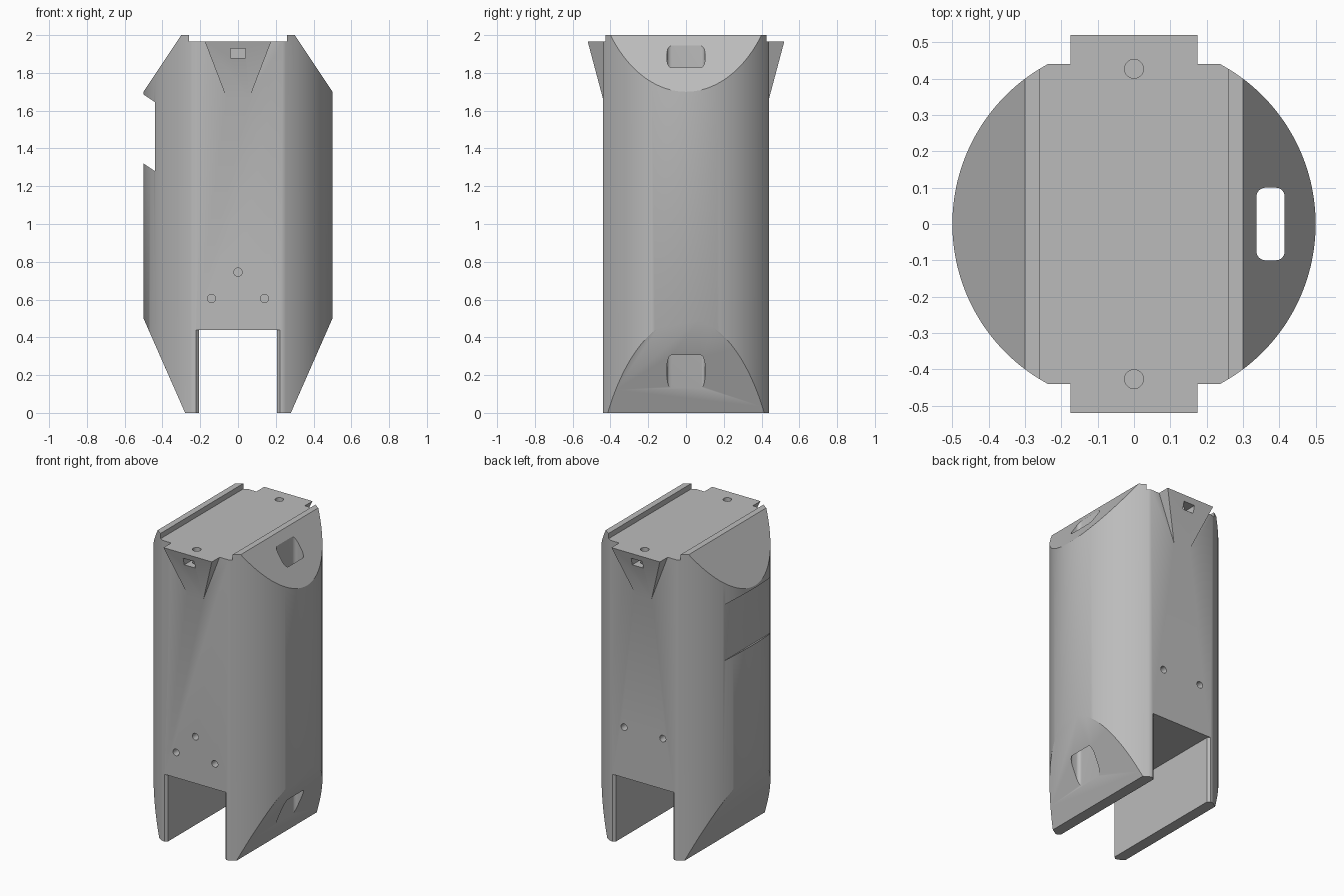
import bpy, bmesh, math
from mathutils import Matrix

cube = bpy.data.objects.get("Cube")
if cube:
    bpy.data.objects.remove(cube, do_unlink=True)

grey = bpy.data.materials.new("plain grey")
grey.use_nodes = True
COLOUR = (0.5, 0.5, 0.5, 1)
grey.diffuse_color = COLOUR
grey.node_tree.nodes["Principled BSDF"].inputs["Base Color"].default_value = COLOUR


def make_object(name, bm):
    bmesh.ops.recalc_face_normals(bm, faces=bm.faces)
    mesh = bpy.data.meshes.new(name)
    bm.to_mesh(mesh)
    bm.free()
    mesh.materials.append(grey)
    obj = bpy.data.objects.new(name, mesh)
    bpy.context.collection.objects.link(obj)
    return obj


def loft(name, lower, upper):
    """Closed solid between two rings of matching 3D points."""
    bm = bmesh.new()
    a = [bm.verts.new(p) for p in lower]
    b = [bm.verts.new(p) for p in upper]
    bm.faces.new(a)
    bm.faces.new(b)
    for i in range(len(a)):
        j = (i + 1) % len(a)
        bm.faces.new((a[i], a[j], b[j], b[i]))
    return make_object(name, bm)


def prism_z(name, outline, z0, z1):
    return loft(name, [(x, y, z0) for x, y in outline], [(x, y, z1) for x, y in outline])


def prism_y(name, outline, y0, y1):
    return loft(name, [(x, y0, z) for x, z in outline], [(x, y1, z) for x, z in outline])


def cylinder(name, radius, depth, centre, along_y=False):
    bm = bmesh.new()
    turn = Matrix.Rotation(math.pi / 2, 4, "X") if along_y else Matrix()
    bmesh.ops.create_cone(bm, cap_ends=True, segments=32, radius1=radius, radius2=radius,
                          depth=depth, matrix=Matrix.Translation(centre) @ turn)
    return make_object(name, bm)


def combine(target, tool, operation):
    tool.hide_render = True
    mod = target.modifiers.new("combine", "BOOLEAN")
    mod.operation, mod.object, mod.solver = operation, tool, "EXACT"
    with bpy.context.temp_override(object=target, active_object=target):
        bpy.ops.object.modifier_apply(modifier=mod.name)
    bpy.data.objects.remove(tool, do_unlink=True)


R, FLAT = 0.5, 0.44          # round radius and half depth between the flats
DECK = 1.965                 # floor of the top channel
SLOT, SLOT_TOP = 0.207, 0.44  # bottom slot half width and height

# Round column with flat front and back
half = math.asin(FLAT / R)
right = [(R * math.cos(t), R * math.sin(t))
         for t in (half * (i / 32 - 1) for i in range(65))]
body = prism_z("body", right + [(-x, -y) for x, y in right], -0.1, 2.1)

# Front silhouette: bevelled ends, top channel, bottom slot and side recess
silhouette = [
    (-SLOT, 0), (-SLOT, SLOT_TOP), (SLOT, SLOT_TOP), (SLOT, 0), (0.28, 0),
    (0.5, 0.5), (0.5, 1.7), (0.3, 2), (0.26, 2), (0.26, DECK),
    (-0.26, DECK), (-0.26, 2), (-0.3, 2), (-0.5, 1.7), (-0.5, 1.685),
    (-0.44, 1.645), (-0.44, 1.28), (-0.5, 1.32), (-0.5, 0.5), (-0.28, 0),
]
combine(body, prism_y("silhouette_cutter", silhouette, -0.6, 0.6), "INTERSECT")

# Bevelled mouths of the bottom slot
for side in (-1, 1):
    wide, deep = SLOT + 0.015, FLAT - 0.015
    mouth = [(-SLOT, side * deep), (SLOT, side * deep), (wide, side * FLAT),
             (wide, side * 0.6), (-wide, side * 0.6), (-wide, side * FLAT)]
    combine(body, prism_z("slot_mouth", mouth, -0.1, SLOT_TOP), "DIFFERENCE")

# Strap passage running straight down the left side
passage, corner = [], 0.025
for cx, cy, start in ((0.39, 0.075, 0), (0.362, 0.075, 1), (0.362, -0.075, 2), (0.39, -0.075, 3)):
    for i in range(9):
        t = (start + i / 8) * math.pi / 2
        passage.append((cx + corner * math.cos(t), cy + corner * math.sin(t)))
combine(body, prism_z("strap_passage", passage, -0.1, 2.1), "DIFFERENCE")

# Tapered brackets with a nut pocket and a screw hole, front and back
for side in (-1, 1):
    inner = side * 0.4
    low = [(-0.06, inner, 1.665), (0.06, inner, 1.665),
           (0.06, side * FLAT, 1.665), (-0.06, side * FLAT, 1.665)]
    top = [(-0.175, inner, DECK), (0.175, inner, DECK),
           (0.175, side * 0.52, DECK), (-0.175, side * 0.52, DECK)]
    combine(body, loft("bracket", low, top), "UNION")
    pocket = [(-0.04, 1.88), (0.04, 1.88), (0.04, 1.928), (-0.04, 1.928)]
    combine(body, prism_y("nut_pocket", pocket, *sorted((side * 0.385, side * 0.6))), "DIFFERENCE")
    combine(body, cylinder("screw_hole", 0.026, 0.3, (0, side * 0.427, DECK)), "DIFFERENCE")

# Small pin holes above the slot
pins = [(0, -1, 0.745), (-0.14, -1, 0.605), (0.14, -1, 0.605), (-0.14, 1, 0.77), (0.14, 1, 0.77)]
for x, side, z in pins:
    combine(body, cylinder("pin_hole", 0.022, 0.24, (x, side * FLAT, z), True), "DIFFERENCE")

bpy.ops.object.select_all(action="DESELECT")
body.select_set(True)
bpy.context.view_layer.objects.active = body
bpy.ops.object.shade_smooth_by_angle(angle=math.radians(30))
